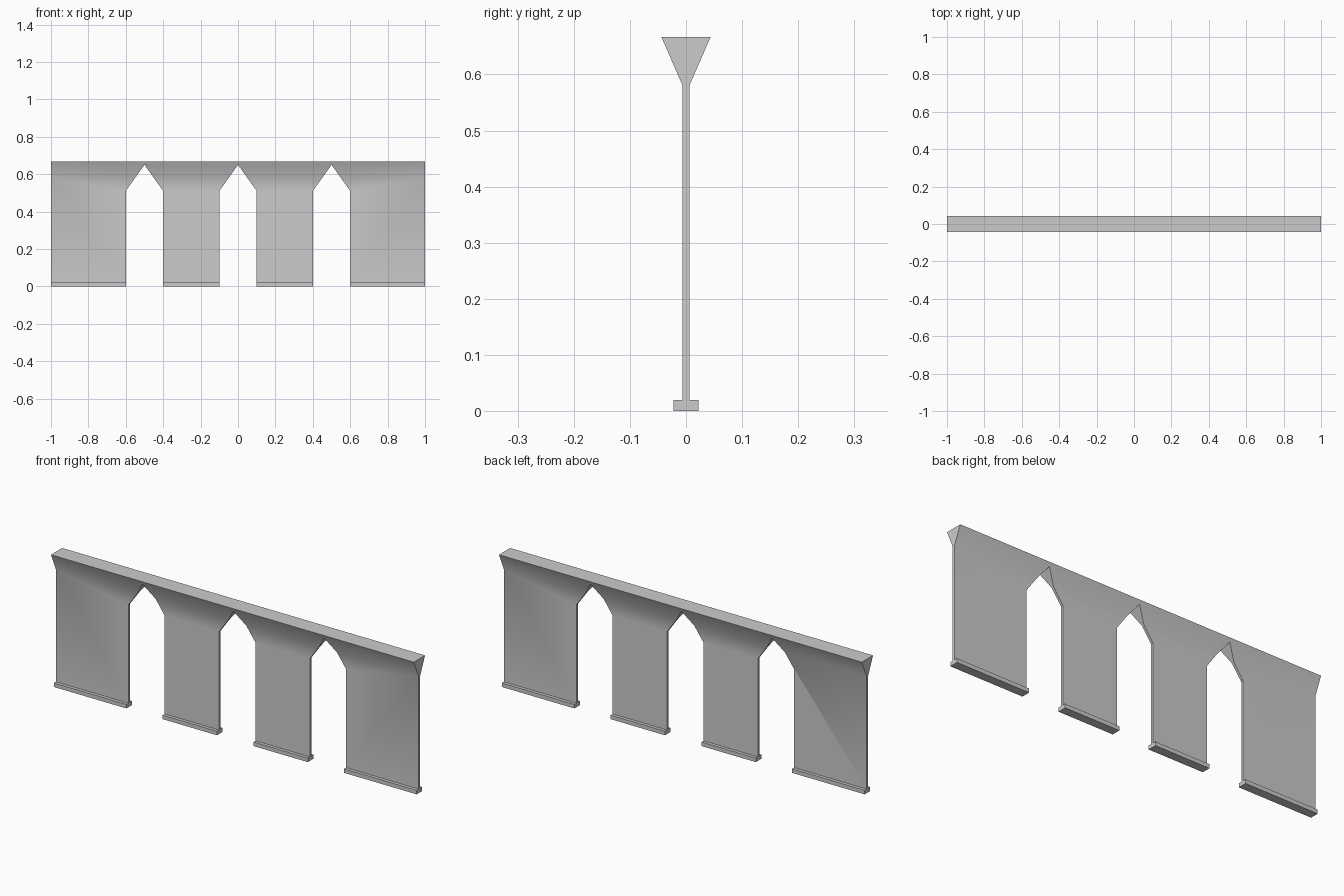
import bpy
import bmesh
import math

cube = bpy.data.objects.get("Cube")
if cube:
    bpy.data.objects.remove(cube, do_unlink=True)

grey = bpy.data.materials.new("stone_grey")
grey.use_nodes = True
colour = (0.6, 0.6, 0.6, 1)
grey.diffuse_color = colour
grey.node_tree.nodes["Principled BSDF"].inputs["Base Color"].default_value = colour


def prism(name, outline, move):
    """Extrude a closed outline of 3D points along a vector."""
    bm = bmesh.new()
    face = bm.faces.new([bm.verts.new(p) for p in outline])
    result = bmesh.ops.extrude_face_region(bm, geom=[face])
    verts = [g for g in result["geom"] if isinstance(g, bmesh.types.BMVert)]
    bmesh.ops.translate(bm, verts=verts, vec=move)
    bmesh.ops.recalc_face_normals(bm, faces=bm.faces)
    mesh = bpy.data.meshes.new(name)
    bm.to_mesh(mesh)
    bm.free()
    obj = bpy.data.objects.new(name, mesh)
    bpy.context.collection.objects.link(obj)
    return obj


# Wall section: foot, thin web and flared top, mirrored front to back
half = [(0.022, 0), (0.022, 0.02), (0.006, 0.02), (0.006, 0.58), (0.044, 0.667)]
section = half + [(-y, z) for y, z in reversed(half)]
wall = prism("arcade_wall", [(-1, y, z) for y, z in section], (2, 0, 0))
wall.data.materials.append(grey)

# Pointed openings cut through the wall
arch = [(-0.1, -0.1), (0.1, -0.1), (0.1, 0.51), (0, 0.65), (-0.1, 0.51)]
cutters = []
for x in (-0.5, 0, 0.5):
    cutter = prism("arch_cutter", [(x + px, -0.2, z) for px, z in arch], (0, 0.4, 0))
    cutter.hide_render = True
    cutters.append(cutter)
    cut = wall.modifiers.new("arch_opening", "BOOLEAN")
    cut.operation = "DIFFERENCE"
    cut.solver = "EXACT"
    cut.object = cutter

bpy.context.view_layer.objects.active = wall
wall.select_set(True)
for name in [m.name for m in wall.modifiers]:
    bpy.ops.object.modifier_apply(modifier=name)
for cutter in cutters:
    bpy.data.objects.remove(cutter, do_unlink=True)

# Soft crease under the flare, sharp elsewhere
bpy.ops.object.select_all(action="DESELECT")
wall.select_set(True)
bpy.ops.object.shade_smooth_by_angle(angle=math.radians(30))
